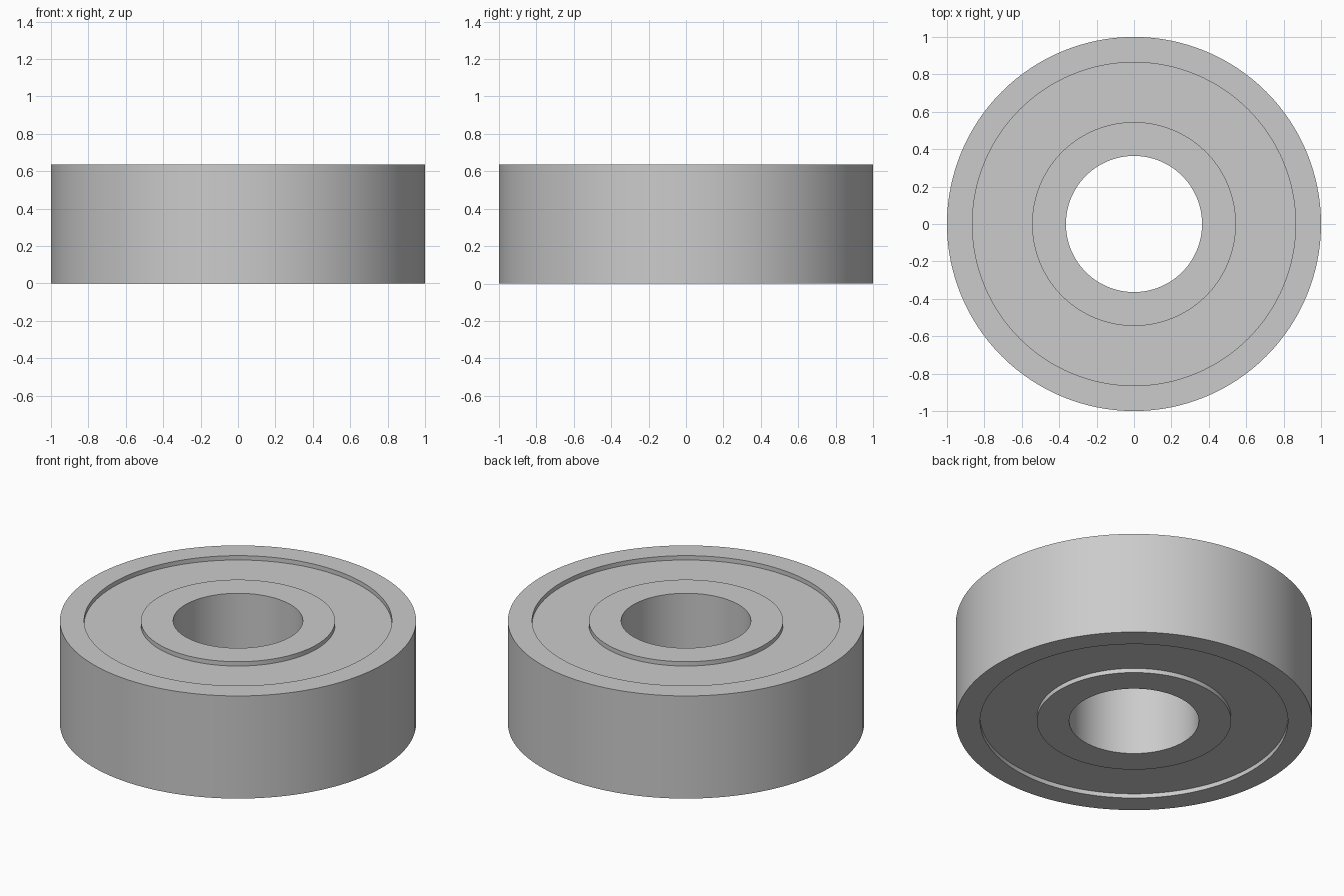
import bpy
import bmesh
from math import tau
from mathutils import Matrix

cube = bpy.data.objects.get("Cube")
if cube:
    bpy.data.objects.remove(cube, do_unlink=True)

SEGMENTS = 128
HEIGHT = 0.636
RECESS = 0.027
BORE, INNER_EDGE, OUTER_EDGE, RIM = 0.364, 0.545, 0.864, 1.0
OVERLAP = 0.01  # shield edges sit slightly inside the rings

steel = bpy.data.materials.new("steel_grey")
steel.use_nodes = True
GREY = (0.6, 0.6, 0.6, 1)
steel.diffuse_color = GREY
steel.node_tree.nodes["Principled BSDF"].inputs["Base Color"].default_value = GREY


def ring(name, r_in, r_out, z_low, z_high):
    """Revolve a rectangular section around the z axis."""
    bm = bmesh.new()
    section = [(r_in, z_low), (r_out, z_low), (r_out, z_high), (r_in, z_high)]
    loops = []
    for i in range(SEGMENTS):
        turn = Matrix.Rotation(tau * i / SEGMENTS, 3, "Z")
        loops.append([bm.verts.new(turn.col[0] * r + turn.col[2] * z) for r, z in section])
    for i, a in enumerate(loops):
        b = loops[(i + 1) % SEGMENTS]
        for j in range(len(section)):
            k = (j + 1) % len(section)
            bm.faces.new((a[j], b[j], b[k], a[k]))
    bmesh.ops.recalc_face_normals(bm, faces=bm.faces)
    # Smooth round walls, crisp rims
    for face in bm.faces:
        face.smooth = abs(face.normal.z) < 0.5
    for edge in bm.edges:
        edge.smooth = edge.calc_face_angle() < 0.6
    mesh = bpy.data.meshes.new(name)
    bm.to_mesh(mesh)
    bm.free()
    mesh.materials.append(steel)
    obj = bpy.data.objects.new(name, mesh)
    bpy.context.collection.objects.link(obj)
    return obj


# Outer and inner races, with a recessed shield between them
ring("outer_race", OUTER_EDGE, RIM, 0, HEIGHT)
ring("inner_race", BORE, INNER_EDGE, 0, HEIGHT)
ring("shield", INNER_EDGE - OVERLAP, OUTER_EDGE + OVERLAP, RECESS, HEIGHT - RECESS)
